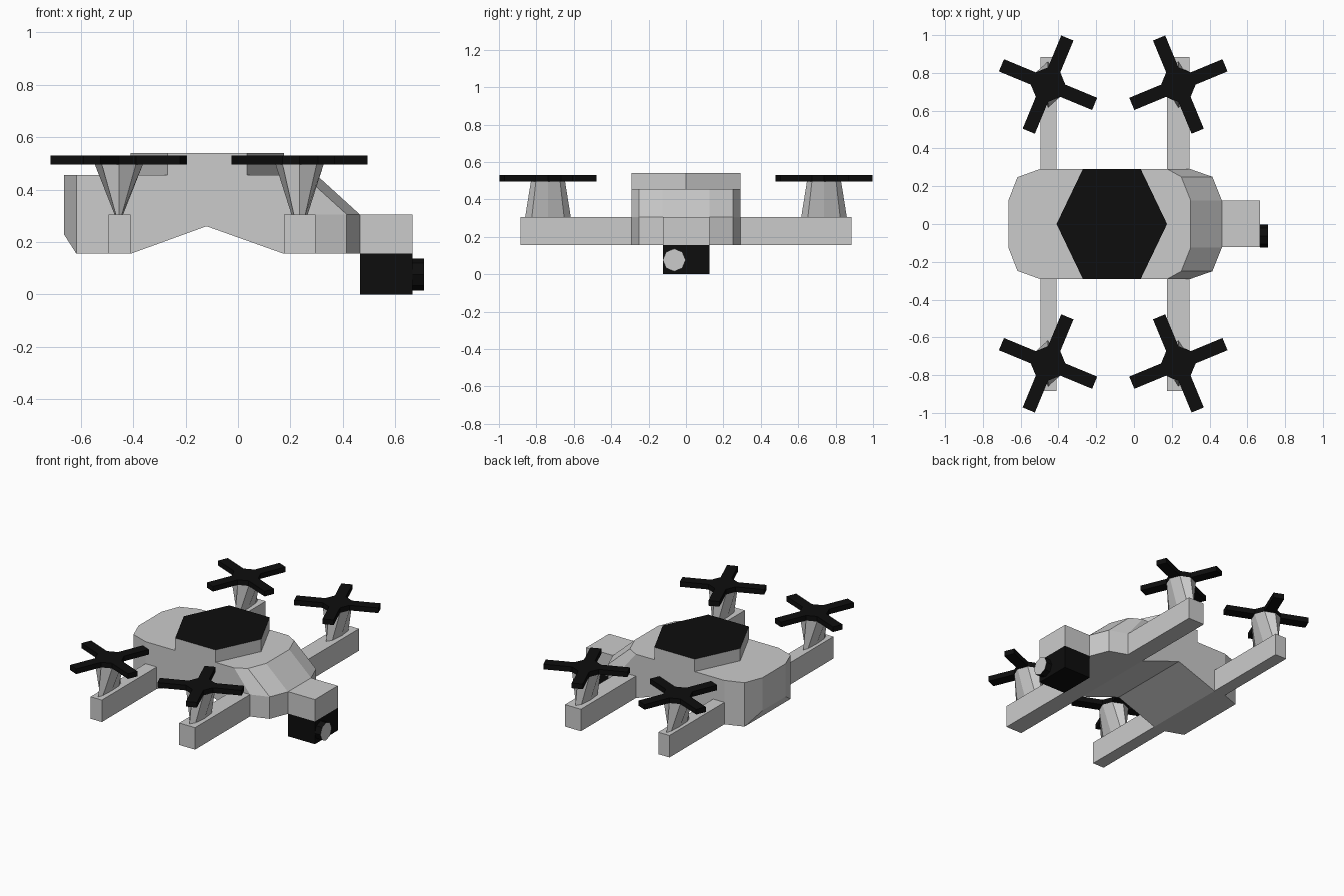
import bpy, bmesh
from math import cos, sin, pi

if "Cube" in bpy.data.objects:
    bpy.data.objects.remove(bpy.data.objects["Cube"])

black = bpy.data.materials.new("black")
black.diffuse_color = (0.004, 0.004, 0.004, 1)
black.use_nodes = True
black.node_tree.nodes["Principled BSDF"].inputs["Base Color"].default_value = black.diffuse_color


def make(name, verts, faces, mats=(), pick=None):
    """Mesh object; pick(face) gives the material slot of each face."""
    bm = bmesh.new()
    vs = [bm.verts.new(v) for v in verts]
    for f in faces:
        bm.faces.new([vs[i] for i in f])
    bmesh.ops.remove_doubles(bm, verts=bm.verts, dist=0.0005)
    bmesh.ops.recalc_face_normals(bm, faces=bm.faces)
    for f in bm.faces:
        f.material_index = pick(f) if pick else 0
    me = bpy.data.meshes.new(name)
    bm.to_mesh(me)
    bm.free()
    for m in mats:
        me.materials.append(m)
    ob = bpy.data.objects.new(name, me)
    bpy.context.collection.objects.link(ob)
    return ob


def loft(name, a, b, mats=(), pick=None):
    """Closed solid between two rings with the same number of points."""
    n = len(a)
    faces = [(i, (i + 1) % n, n + (i + 1) % n, n + i) for i in range(n)]
    faces += [tuple(range(n))[::-1], tuple(range(n, 2 * n))]
    return make(name, list(a) + list(b), faces, mats, pick)


def box(name, x0, x1, y0, y1, z0, z1, mats=()):
    ring = [(x0, y0), (x1, y0), (x1, y1), (x0, y1)]
    return loft(name, [(x, y, z0) for x, y in ring], [(x, y, z1) for x, y in ring], mats)


def octagon(cx, cy, z, rx, ry):
    return [(cx + rx * cos(i * pi / 4), cy + ry * sin(i * pi / 4), z) for i in range(8)]


# Body: stations along x as (x low, z bottom, x top, half width)
stations = [(-.665, .23, -.665, .125), (-.617, .155, -.617, .248), (-.495, .155, -.495, .292),
            (-.41, .155, -.41, .292), (-.12, .26, -.12, .292), (.175, .155, .175, .292),
            (.295, .155, .175, .292), (.415, .155, .25, .25), (.465, .155, .30, .125)]
verts, faces = [], []
for xl, zb, xt, w in stations:
    verts += [(xl, -w, zb), (xl, -w, .305), (xt, -w, .455),
              (xt, w, .455), (xl, w, .305), (xl, w, zb)]
n = len(stations)
for s in range(n - 1):
    for k in range(6):
        a, b = 6 * s + k, 6 * s + (k + 1) % 6
        # the two top stations at x = .175 coincide
        if not (stations[s][2] == stations[s + 1][2] and k == 2):
            quad = [a, b, b + 6, a + 6]
            if stations[s][2] == stations[s + 1][2]:
                quad = [q for q in quad if q - 6 * (s + 1) not in (2, 3)]
            faces.append(quad)
for e in (0, 6 * (n - 1)):
    faces += [[e, e + 1, e + 4, e + 5], [e + 1, e + 2, e + 3, e + 4]]
make("body", verts, faces)

# Raised hexagonal cap with a black top
hexa = [(-.41, 0), (-.27, -.292), (.035, -.292), (.175, 0), (.035, .292), (-.27, .292)]
loft("top_cap", [(x, y, .455) for x, y in hexa], [(x, y, .54) for x, y in hexa],
     (None, black), lambda f: int(f.normal.z > .9))

# Camera bracket, camera and lens
box("camera_bracket", .465, .667, -.122, .125, .155, .305)
box("camera", .465, .667, -.122, .125, 0, .155, (black,))
ring = [(-.063 + .061 * cos(i * pi / 4), .076 + .061 * sin(i * pi / 4)) for i in range(8)]
loft("lens", [(.667, y, z) for y, z in ring], [(.71, y, z) for y, z in ring],
     (black, None), lambda f: int(f.normal.x > .9))


def rotor(name, cx, cy, turn):
    """Octagonal hub whose alternate sides extend into four blades."""
    pts = []
    half, inner, tip = .035, .0845, .267
    for k in range(4):
        a = turn + k * pi / 2
        for r, t in ((inner, -half), (tip, -half), (tip, half), (inner, half)):
            pts.append((cx + r * cos(a) - t * sin(a), cy + r * sin(a) + t * cos(a)))
    loft(name, [(x, y, .495) for x, y in pts], [(x, y, .53) for x, y in pts], (black,))


# Arms, pylons and rotors
for end, x0, x1, cx, foot, turn in (("rear", -.495, -.41, -.455, .0165, -pi / 8),
                                    ("front", .175, .295, .235, .031, pi / 8)):
    for side, s in (("left", 1), ("right", -1)):
        tag = f"{end}_{side}"
        y0, y1 = sorted((s * .292, s * .885))
        box(tag + "_arm", x0, x1, y0, y1, .155, .305)
        loft(tag + "_pylon", octagon(cx, s * .738, .305, foot, .122),
             octagon(cx, s * .738, .495, .0915, .0915))
        rotor(tag + "_rotor", cx, s * .738, turn)
